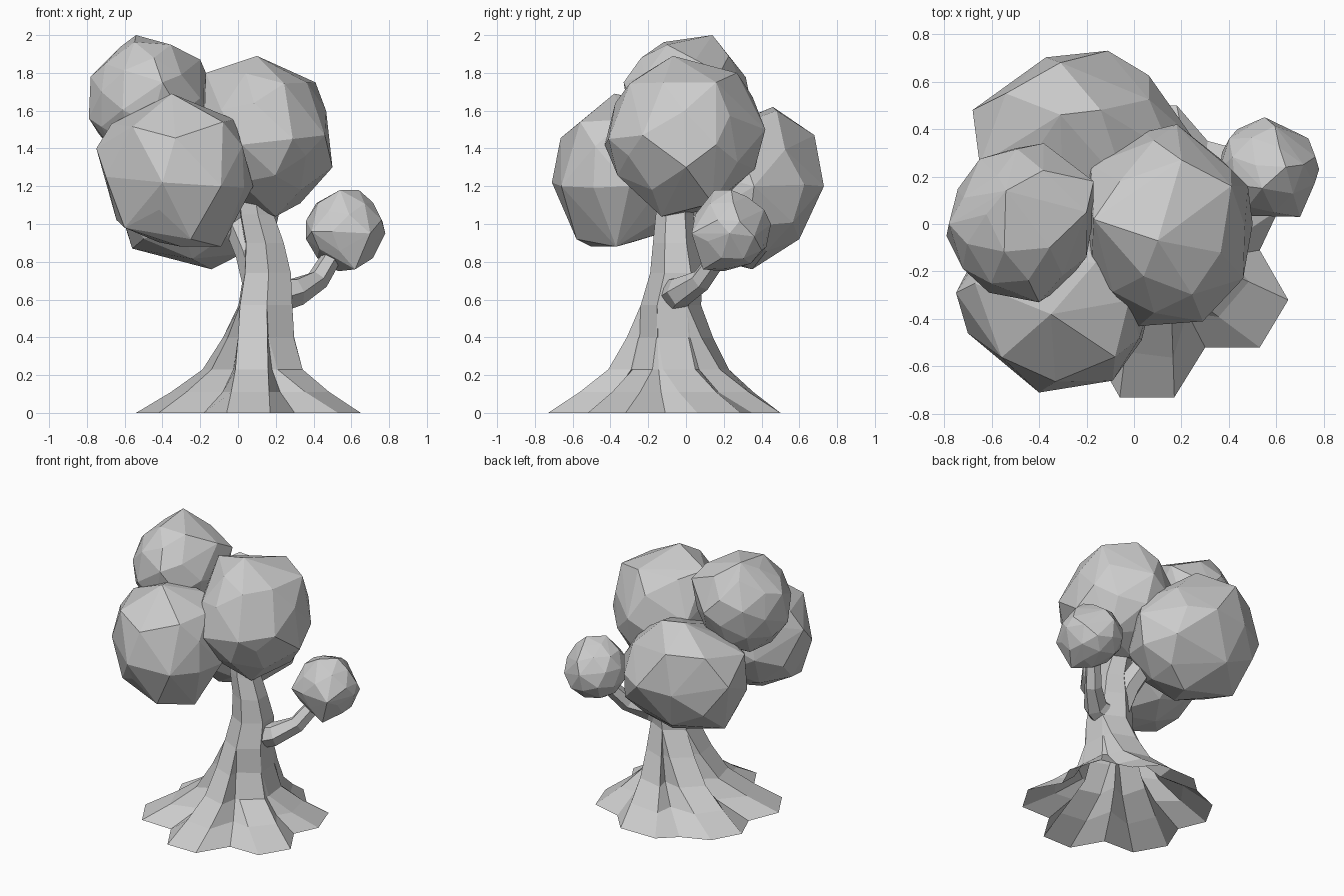
import bpy
import bmesh
import random
from math import cos, sin, radians
from mathutils import Vector, Euler

cube = bpy.data.objects.get("Cube")
if cube:
    bpy.data.objects.remove(cube, do_unlink=True)

# One plain colour for the whole tree
grey = bpy.data.materials.new("plain_grey")
colour = (0.6, 0.6, 0.6, 1)
grey.diffuse_color = colour
grey.use_nodes = True
grey.node_tree.nodes["Principled BSDF"].inputs["Base Color"].default_value = colour


def finish(name, bm):
    mesh = bpy.data.meshes.new(name)
    bm.to_mesh(mesh)
    bm.free()
    mesh.materials.append(grey)
    bpy.context.collection.objects.link(bpy.data.objects.new(name, mesh))


def loft(name, rings):
    """Skin closed rings of equal length, merge the doubled corners, cap the end."""
    bm = bmesh.new()
    loops = [[bm.verts.new(p) for p in ring] for ring in rings]
    for low, high in zip(loops, loops[1:]):
        n = len(low)
        for i in range(n):
            j = (i + 1) % n
            bm.faces.new((low[i], low[j], high[j], high[i]))
    bm.faces.new(loops[-1])
    bmesh.ops.remove_doubles(bm, verts=bm.verts, dist=0.0005)
    finish(name, bm)


def hexagon(centre, radius):
    corners = [Vector(centre) + radius * Vector((cos(radians(a)), sin(radians(a)), 0))
               for a in range(213, 573, 60)]
    # Three points per root: both edges of its face, then the valley after it
    return [corners[(i + s) % 6] for i in range(6) for s in (0, 1, 1)]


# Trunk: six flared roots, open underneath, narrowing to a bent hexagonal stem
outline = [
    (-.06, -.73), (.17, -.73), (.30, -.52),
    (.53, -.52), (.65, -.32), (.53, -.11),
    (.61, .06), (.53, .29), (.31, .35),
    (.18, .50), (-.10, .50), (-.22, .39),
    (-.42, .31), (-.53, .11), (-.45, -.08),
    (-.54, -.30), (-.42, -.51), (-.18, -.52),
]
base = [Vector((x, y, 0)) for x, y in outline]
stem = hexagon((.145, -.08, 0), .16)
rings = [base]
# Height, then how far the root tips, the steeper right-hand tips and the valleys have drawn in
for height, tip, steep_tip, valley in ((.11, .34, .46, .52), (.23, .65, .85, .82),
                                       (.4, .85, .98, .96)):
    ring = []
    for i, (p, q) in enumerate(zip(base, stem)):
        if i % 3 == 2:
            blend = valley
        else:
            blend = steep_tip if i // 3 in (1, 2) else tip
        point = p.lerp(q, blend)
        point.z = height
        ring.append(point)
    rings.append(ring)
for centre, radius in (((.145, -.08, .57), .16), ((.155, -.05, .74), .14),
                       ((.14, -.06, .9), .115), ((.1, -.06, 1.05), .1),
                       ((.07, -.06, 1.25), .08)):
    rings.append(hexagon(centre, radius))
loft("trunk", rings)


def limb(name, path, radii, sides=6):
    points = [Vector(p) for p in path]
    rings = []
    for i, p in enumerate(points):
        along = points[min(i + 1, len(points) - 1)] - points[max(i - 1, 0)]
        turn = Vector((0, 0, 1)).rotation_difference(along)
        rings.append([p + turn @ Vector((cos(radians(a)), sin(radians(a)), 0)) * radii[i]
                      for a in range(0, 360, 360 // sides)])
    loft(name, rings)


# Side branch to the small clump, and a fork to the rear clump
limb("side_branch", [(.16, -.07, .62), (.31, -.03, .64), (.42, .08, .7), (.53, .21, .88)],
     [.11, .08, .06, .05])
limb("rear_fork", [(.13, -.04, .66), (.07, .02, .85), (-.02, .12, 1.05), (-.08, .2, 1.2)],
     [.1, .085, .075, .06])


def clump(name, low, high, seed, knobs):
    """Uneven faceted ball between two corners, with a few knobs pulled outwards."""
    rng = random.Random(seed)
    low, high = Vector(low), Vector(high)
    middle, half = (low + high) / 2, (high - low) / 2
    knobs = [Vector(k) for k in knobs]
    bm = bmesh.new()
    bmesh.ops.create_icosphere(bm, subdivisions=2, radius=1)
    turn = Euler([rng.uniform(0, 6) for _ in range(3)]).to_matrix()
    points = [middle + half * (turn @ v.co * rng.uniform(.95, 1.0)) for v in bm.verts]
    bm.clear()
    # Points beside a knob give way to it, which leaves broad facets
    for p in points:
        if all((p - k).length > half.x * .4 for k in knobs):
            bm.verts.new(p)
    for k in knobs:
        bm.verts.new(k)
    bmesh.ops.convex_hull(bm, input=list(bm.verts))
    bmesh.ops.delete(bm, geom=[v for v in bm.verts if not v.link_faces], context='VERTS')
    finish(name, bm)


# Foliage
clump("main_foliage", (-.22, -.43, 1.04), (.5, .42, 1.89), 1,
      [(-.17, .02, 1.8), (.1, -.07, 1.89), (.41, .16, 1.75), (.5, 0, 1.3),
       (.18, .42, 1.5), (.02, -.43, 1.42), (.2, -.13, 1.04), (.48, .16, 1.42),
       (.33, .14, 1.11), (.2, .27, 1.8), (.46, -.23, 1.47), (.29, -.41, 1.45),
       (-.18, .25, 1.5), (-.18, -.2, 1.5)])
clump("front_foliage", (-.76, -.71, .88), (.09, .08, 1.69), 2,
      [(-.67, -.25, 1.53), (-.75, -.29, 1.4), (-.7, -.46, 1.25), (-.08, -.56, 1.54),
       (-.09, -.66, 1.2), (-.4, -.71, 1.22), (-.09, -.37, .88), (-.3, -.5, .88),
       (-.25, -.58, .92), (-.6, -.48, .98), (-.35, -.38, 1.69), (.08, -.3, 1.2)])
clump("top_foliage", (-.79, -.33, 1.3), (-.16, .34, 2), 3,
      [(-.54, .14, 2), (-.78, 0, 1.78), (-.2, .05, 1.87), (-.17, .18, 1.8),
       (-.4, -.33, 1.75), (-.38, .34, 1.66), (-.79, -.05, 1.56)])
clump("rear_foliage", (-.68, -.08, .76), (.25, .73, 1.56), 4,
      [(-.31, .46, 1.62), (-.14, .48, 1.6), (-.68, .48, 1.25), (-.31, .68, 1.47),
       (-.54, .55, 1.45), (-.11, .73, 1.2), (-.14, .35, .76), (-.56, .35, .87),
       (-.3, .6, .92), (.25, .36, 1.2), (-.65, .25, 1.4)])
clump("small_foliage", (.35, .02, .75), (.78, .45, 1.18), 5,
      [(.55, .45, 1), (.78, .23, .95), (.64, .24, 1.18), (.54, .15, 1.18),
       (.53, .2, .75), (.62, .09, .76), (.36, .2, .92), (.39, .06, .96),
       (.7, .03, .95), (.66, .39, 1)])
